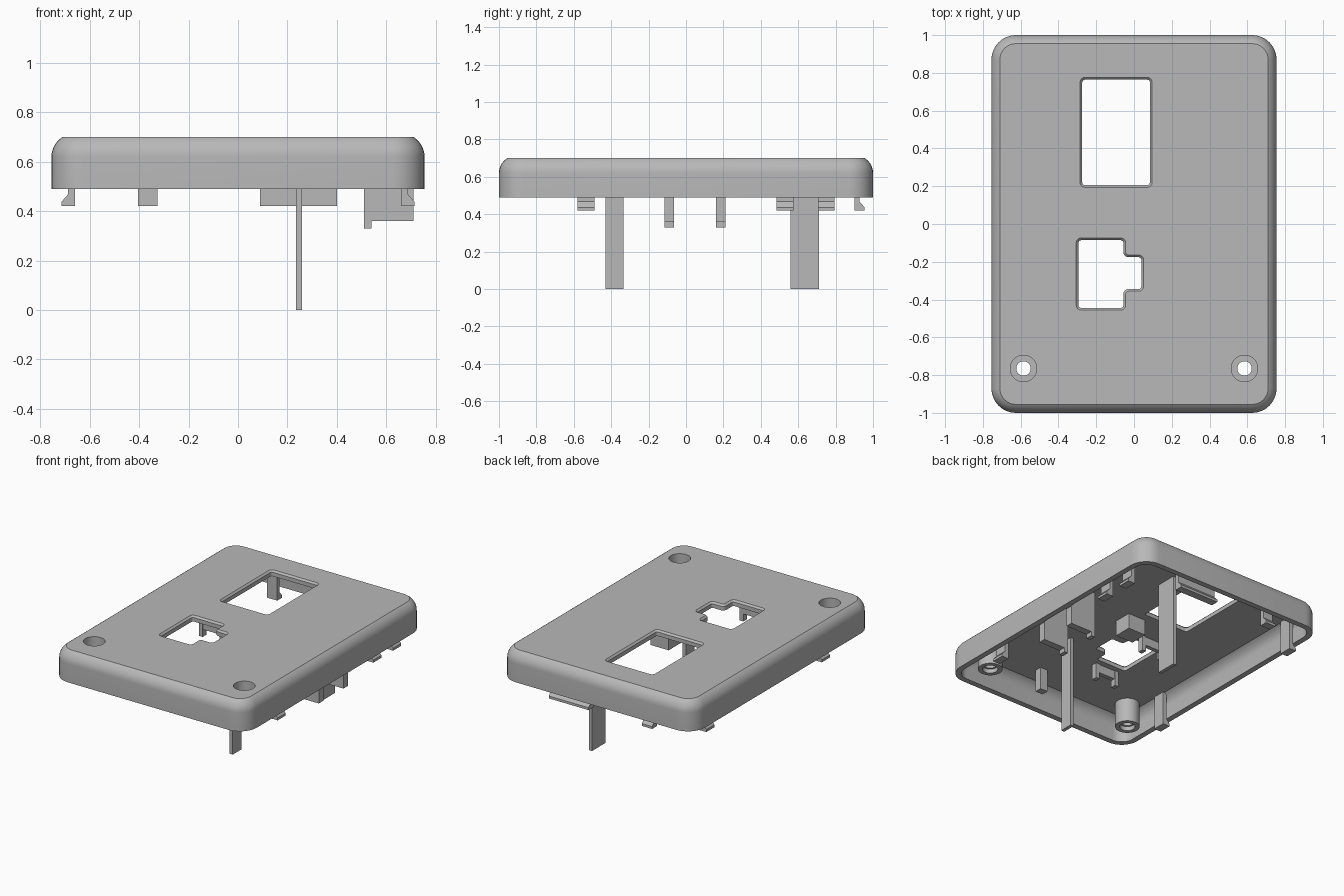
import bpy, bmesh, math
from mathutils import Vector, Matrix

if "Cube" in bpy.data.objects:
    bpy.data.objects.remove(bpy.data.objects["Cube"], do_unlink=True)

grey = bpy.data.materials.new("light_grey_plastic")
grey.use_nodes = True
GREY = (0.48, 0.48, 0.48, 1)
grey.diffuse_color = GREY
grey.node_tree.nodes["Principled BSDF"].inputs["Base Color"].default_value = GREY

RIM, CEILING, TOP = 0.49, 0.66, 0.70


def finish(name, bm, smooth=False):
    bmesh.ops.recalc_face_normals(bm, faces=bm.faces)
    mesh = bpy.data.meshes.new(name)
    bm.to_mesh(mesh)
    bm.free()
    obj = bpy.data.objects.new(name, mesh)
    bpy.context.collection.objects.link(obj)
    mesh.materials.append(grey)
    if smooth:
        smooth_object(obj)
    return obj


def activate(obj):
    bpy.ops.object.select_all(action="DESELECT")
    obj.select_set(True)
    bpy.context.view_layer.objects.active = obj


def smooth_object(obj):
    activate(obj)
    bpy.ops.object.shade_smooth_by_angle(angle=math.radians(30))


def rounded_ring(corners, radius, inset, z, steps=8):
    """Outline of a right-angled counter-clockwise polygon, inset and with rounded corners."""
    ring = []
    pts = [Vector(c) for c in corners]
    for i, p in enumerate(pts):
        a = (pts[i - 1] - p).normalized()
        b = (pts[(i + 1) % len(pts)] - p).normalized()
        side = 1 if b.cross(a) > 0 else -1
        r = max(radius - side * inset, 0.002)
        centre = p + (a + b) * (side * inset + r)
        for k in range(steps + 1):
            t = k / steps * math.pi / 2
            q = centre - (b * math.cos(t) + a * math.sin(t)) * r
            ring.append((q.x, q.y, z))
    return ring


def loft(name, rings, caps=True):
    bm = bmesh.new()
    loops = [[bm.verts.new(p) for p in ring] for ring in rings]
    n = len(loops[0])
    for low, high in zip(loops, loops[1:]):
        for i in range(n):
            j = (i + 1) % n
            bm.faces.new((low[i], low[j], high[j], high[i]))
    if caps:
        bm.faces.new(loops[0])
        bm.faces.new(loops[-1])
    return finish(name, bm)


def rectangle(x0, x1, y0, y1):
    return [(x0, y0), (x1, y0), (x1, y1), (x0, y1)]


def box(name, x0, x1, y0, y1, z0, z1=CEILING + 0.01):
    bm = bmesh.new()
    bmesh.ops.create_cube(bm, size=1)
    size = Vector((x1 - x0, y1 - y0, z1 - z0))
    bm.transform(Matrix.Translation(((x0 + x1) / 2, (y0 + y1) / 2, (z0 + z1) / 2))
                 @ Matrix.Diagonal((*size, 1)))
    return finish(name, bm)


def prism(name, profile, width, x, y, turn=0):
    """Profile in (outward, up), extruded sideways and turned about z."""
    bm = bmesh.new()
    face = bm.faces.new([bm.verts.new((u, -width / 2, z)) for u, z in profile])
    out = bmesh.ops.extrude_face_region(bm, geom=[face])["geom"]
    verts = [v for v in out if isinstance(v, bmesh.types.BMVert)]
    bmesh.ops.translate(bm, verts=verts, vec=(0, width, 0))
    bm.transform(Matrix.Translation((x, y, 0)) @ Matrix.Rotation(math.radians(turn), 4, "Z"))
    return finish(name, bm)


def cut(target, cutter):
    cutter.hide_render = True
    mod = target.modifiers.new("cut", "BOOLEAN")
    mod.operation = "DIFFERENCE"
    mod.solver = "EXACT"
    mod.object = cutter
    activate(target)
    bpy.ops.object.modifier_apply(modifier=mod.name)
    bpy.data.objects.remove(cutter, do_unlink=True)


# Hollow cover with a rounded shoulder
outline = rectangle(-0.755, 0.755, -1, 1)
CORNER, ARC, SWEEP = 0.13, 0.094, math.radians(58.5)


def shoulder(inset, top, steps=7):
    rings = []
    for k in range(steps + 1):
        t = SWEEP * k / steps
        rings.append(rounded_ring(outline, CORNER, inset + ARC * (1 - math.cos(t)),
                                  top - ARC * (math.sin(SWEEP) - math.sin(t))))
    return rings


inside = shoulder(0.04, CEILING)[::-1] + [rounded_ring(outline, CORNER, 0.04, RIM)]
outside = [rounded_ring(outline, CORNER, 0, RIM)] + shoulder(0, TOP)
cover = loft("cover", inside + outside)

# Display window and keyed window, with a small chamfer on the upper edge
display = rectangle(-0.28, 0.09, 0.2, 0.77)
keyed = [(-0.3, -0.45), (-0.05, -0.45), (-0.05, -0.35), (0.045, -0.35),
         (0.045, -0.17), (-0.05, -0.17), (-0.05, -0.08), (-0.3, -0.08)]
for window in (display, keyed):
    levels = [(0.006, 0.6), (0.006, 0.688), (-0.006, TOP), (-0.006, 0.75)]
    cut(cover, loft("window_cutter", [rounded_ring(window, 0.02, i, z, 4) for i, z in levels]))


# Screw bosses with counterbores
def circle(r, z, x, y, n=32):
    return [(x + r * math.cos(2 * math.pi * k / n), y + r * math.sin(2 * math.pi * k / n), z)
            for k in range(n)]


for side, label in ((1, "left"), (-1, "right")):
    x, y = side * 0.585, -0.765
    cut(cover, loft("screw_cutter", [circle(0.07, z, x, y) for z in (0.6, 0.75)]))
    section = [(0.07, TOP - 0.03), (0.07, 0.58), (0.038, 0.58), (0.038, RIM + 0.03),
               (0.05, RIM + 0.03), (0.05, RIM), (0.08, RIM), (0.08, TOP - 0.03), (0.07, TOP - 0.03)]
    smooth_object(loft(f"screw_boss_{label}", [circle(r, z, x, y) for r, z in section], caps=False))
smooth_object(cover)

# Snap hooks along the sides and back
hook = [(0, CEILING + 0.01), (0, 0.42), (0.055, 0.42), (0.055, 0.437),
        (0.028, 0.468), (0.028, CEILING + 0.01)]
for y in (-0.535, 0.53, 0.75):
    prism("left_hook", hook, 0.09, 0.66, y)
for y in (-0.535, 0.75):
    prism("right_hook", hook, 0.09, -0.66, y, 180)
for x, width in ((-0.365, 0.08), (0.245, 0.31)):
    prism("back_hook", hook, width, x, 0.9, 90)

# Board brackets with a small foot
bracket = [(0.51, CEILING + 0.01), (0.51, 0.33), (0.54, 0.33), (0.54, 0.36), (0.71, 0.36),
           (0.71, RIM), (0.72, RIM), (0.72, 0.6), (0.69, CEILING + 0.01)]
for y in (-0.09, 0.185):
    prism("board_bracket", bracket, 0.05, 0, y)

# Long support legs
box("front_leg", 0.235, 0.26, -0.43, -0.335, 0)
box("back_leg", 0.235, 0.26, 0.56, 0.71, 0)

# Inner block and stop post
box("inner_block", 0.03, 0.17, 0.02, 0.15, 0.55)
box("stop_post", 0.1, 0.16, -0.81, -0.76, 0.5)

# Stepped retainers beside the keyed window
for y in (-0.5, -0.03):
    box("retainer_web", -0.27, -0.08, y - 0.015, y + 0.015, 0.6)
    for x in (-0.27, -0.11):
        box("retainer_end", x, x + 0.03, y - 0.02, y + 0.02, 0.55)
